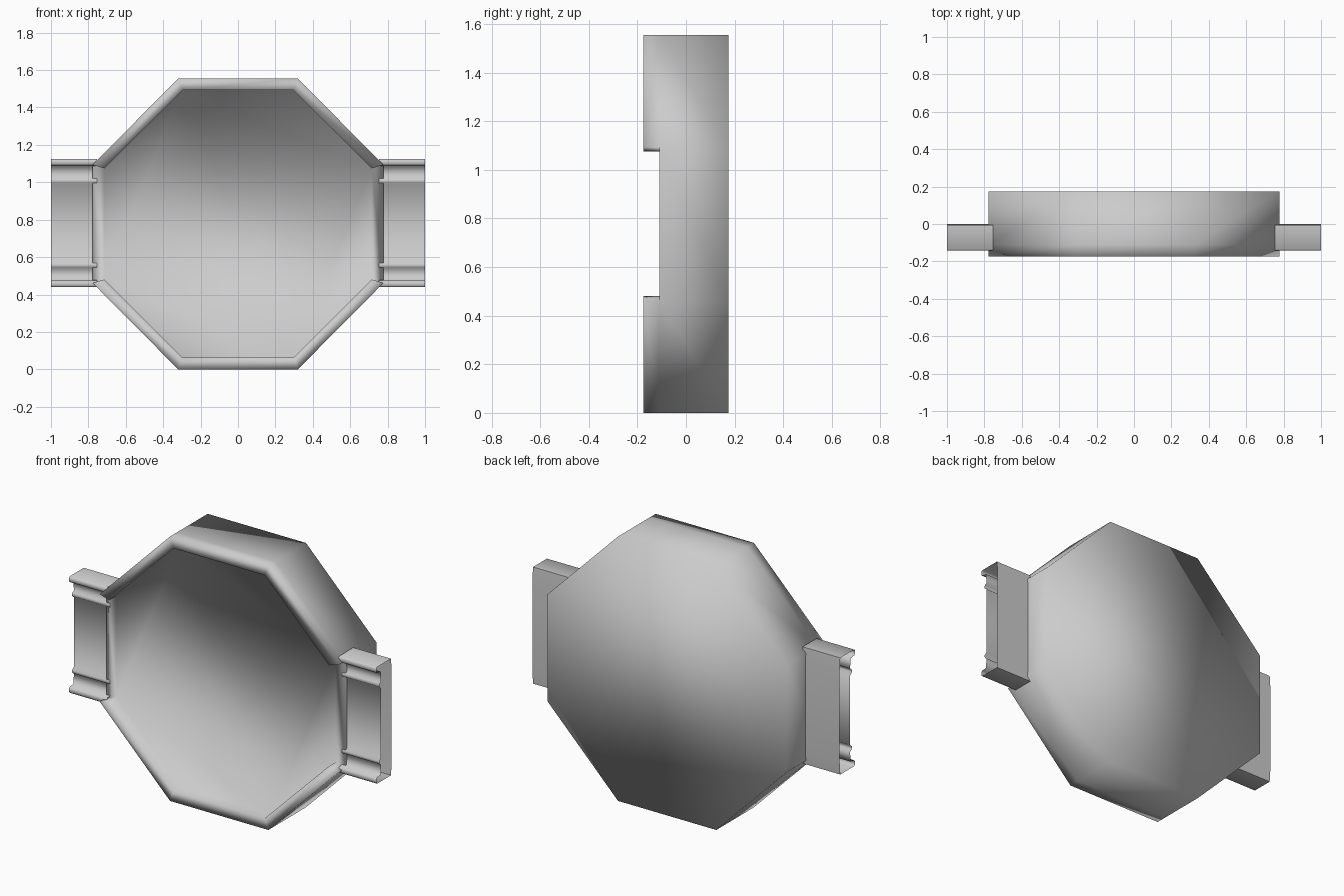
import bpy, bmesh

if "Cube" in bpy.data.objects:
    bpy.data.objects.remove(bpy.data.objects["Cube"])

CZ = 0.7775  # height of the centre


def octagon(half, side, corner):
    """Octagon in x/z; edges 0 and 4 are the right and left sides."""
    return [(half, -side), (half, side), (corner, half), (-corner, half),
            (-half, side), (-half, -side), (-corner, -half), (corner, -half)]


def make_object(name, bm):
    bmesh.ops.recalc_face_normals(bm, faces=bm.faces[:])
    me = bpy.data.meshes.new(name)
    for f in bm.faces:
        f.smooth = True
    bm.to_mesh(me)
    bm.free()
    ob = bpy.data.objects.new(name, me)
    bpy.context.collection.objects.link(ob)
    return ob


# Octagonal case: thick body with a shallow face, rim left open at both sides
outer = octagon(0.7775, 0.316, 0.32)
inner = octagon(0.715, 0.297, 0.297)
bm = bmesh.new()
back, low, rim_out, rim_in, floor = [
    [bm.verts.new((x, y, z + CZ)) for x, z in pts]
    for pts, y in ((outer, 0.175), (outer, -0.11), (outer, -0.175),
                   (inner, -0.175), (inner, -0.11))]
bm.faces.new(back)
bm.faces.new(floor)
for i in range(8):
    j = (i + 1) % 8
    bm.faces.new((back[i], back[j], low[j], low[i]))
    if i in (0, 4):
        # open side: the face runs out to the edge
        bm.faces.new((low[i], low[j], floor[j], floor[i]))
        for k in (i, j):
            bm.faces.new((low[k], rim_out[k], rim_in[k], floor[k]))
    else:
        for a, b in ((low, rim_out), (rim_out, rim_in), (rim_in, floor)):
            bm.faces.new((a[i], a[j], b[j], b[i]))
make_object("octagonal_case", bm)

# Side lugs: open hollow sleeves; upper half of the profile (y, height from centre)
half = [(0.0, 0.265), (-0.006, 0.343), (-0.135, 0.343), (-0.143, 0.335), (-0.143, 0.316),
        (-0.135, 0.308), (-0.102, 0.304), (-0.097, 0.245), (-0.112, 0.236),
        (-0.114, 0.218), (-0.098, 0.205)]
profile = half + [(y, -h) for y, h in reversed(half)]
for name, s in (("left_lug", -1), ("right_lug", 1)):
    bm = bmesh.new()
    a, b = [[bm.verts.new((s * x, y, h + 0.782)) for y, h in profile] for x in (0.755, 1.0)]
    n = len(profile)
    for i in range(n):
        j = (i + 1) % n
        bm.faces.new((a[i], a[j], b[j], b[i]))
    lug = make_object(name, bm)
    bpy.ops.object.select_all(action="DESELECT")
    lug.select_set(True)
    bpy.context.view_layer.objects.active = lug
    bpy.ops.object.shade_smooth_by_angle(angle=1.4)
